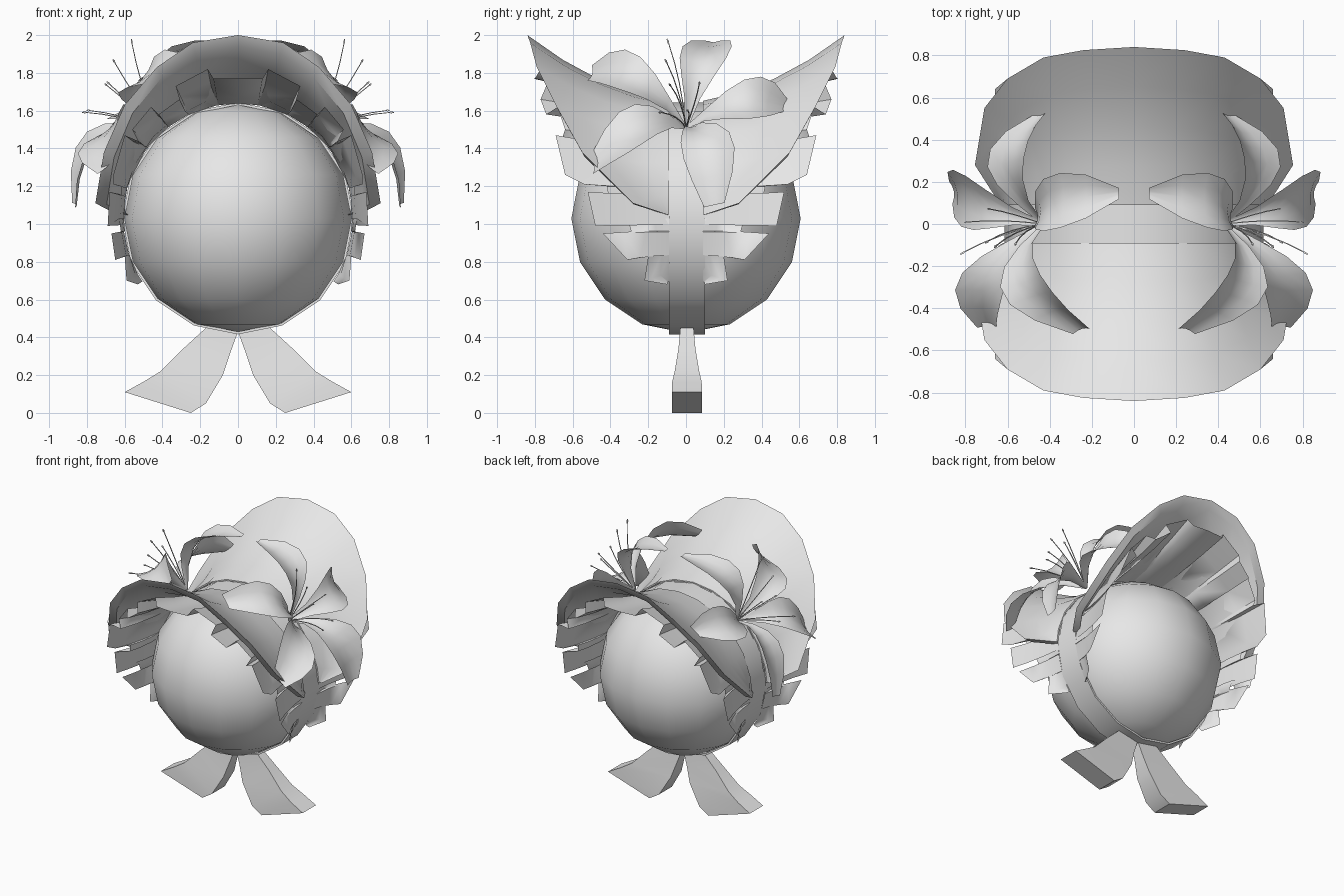
import bpy, bmesh, math
from mathutils import Vector as V

if "Cube" in bpy.data.objects:
    bpy.data.objects.remove(bpy.data.objects["Cube"])

CZ = 1.03
grey = bpy.data.materials.new("pale_grey")
grey.diffuse_color = (0.8, 0.8, 0.8, 1)
grey.use_nodes = True
grey.node_tree.nodes["Principled BSDF"].inputs["Base Color"].default_value = grey.diffuse_color


def make(name, bm, mirror=(False, False), angle=40):
    bmesh.ops.recalc_face_normals(bm, faces=bm.faces)
    me = bpy.data.meshes.new(name)
    bm.to_mesh(me)
    bm.free()
    me.materials.append(grey)
    ob = bpy.data.objects.new(name, me)
    bpy.context.collection.objects.link(ob)
    bpy.ops.object.select_all(action='DESELECT')
    ob.select_set(True)
    bpy.context.view_layer.objects.active = ob
    bpy.ops.object.shade_smooth_by_angle(angle=math.radians(angle))
    if any(mirror):
        m = ob.modifiers.new("mirror", 'MIRROR')
        m.use_axis = (mirror[0], mirror[1], False)
        m.merge_threshold = 0.0005
    return ob


def skin(bm, rows, closed=False):
    """Join rows of points into a sheet, or a tube when closed."""
    vs = [[bm.verts.new(p) for p in r] for r in rows]
    n = len(vs[0])
    for a, b in zip(vs, vs[1:]):
        for i in range(n if closed else n - 1):
            j = (i + 1) % n
            bm.faces.new((a[i], a[j], b[j], b[i]))
    return vs


def radial(p):
    return V((p.x, 0, p.z - CZ)).normalized()


def arch(deg, r, y):
    a = math.radians(deg)
    return V((r * math.cos(a), y, CZ + r * math.sin(a)))


# head ball
bm = bmesh.new()
bmesh.ops.create_uvsphere(bm, u_segments=16, v_segments=8, radius=0.607)
bmesh.ops.translate(bm, verts=bm.verts, vec=(0, 0, CZ))
make("head", bm, angle=60)

# band running over the crown and under the chin
bm = bmesh.new()
rows = [[arch(k * 22.5, r, y) for r, y in ((.614, -.09), (.614, .1), (.6, .1), (.6, -.09))]
        for k in range(17)]
skin(bm, rows, True)
bmesh.ops.remove_doubles(bm, verts=bm.verts, dist=0.0005)
make("band", bm)

# flared brim, one quarter mirrored front to back and side to side
edge = [(0, .84, 2), (.24, .825, 1.96), (.43, .79, 1.83), (.6, .69, 1.63),
        (.71, .55, 1.38), (.755, .28, 1.11), (.64, .1, 1.05)]
angles = (90, 75, 60, 44, 28, 12, 2)
rows = []
for e, a in zip(edge, angles):
    e, i = V(e), arch(a, .622, .09)
    size = (e - i).length
    top, under = [], []
    for t in (0, .25, .5, .75, 1):
        p = i.lerp(e, t)
        p -= radial(p) * .28 * size * t * (1 - t)
        top.append(p)
        out = radial(p)
        low = p - out * (.01 + .05 * t)
        low.y -= .032 * t * out.z
        under.append(low)
    rows.append(top + under[::-1])
for p in rows[0]:
    p.x = 0
bm = bmesh.new()
vs = skin(bm, rows, True)
bm.faces.new(vs[-1])
make("brim", bm, (True, True), 35)

# box-pleated frill below the brim: the free edge folds in and out
hem = [(0, .81, 1.77), (.13, .8, 1.77), (.16, .77, 1.82), (.33, .74, 1.73),
       (.31, .77, 1.66), (.42, .74, 1.58), (.46, .68, 1.62), (.56, .64, 1.5),
       (.53, .66, 1.44), (.6, .69, 1.47), (.66, .64, 1.26), (.66, .54, 1.21),
       (.62, .42, 1.2), (.62, .41, 1.15), (.68, .52, 1.17), (.69, .48, .99),
       (.63, .31, 1.03), (.62, .29, .96), (.67, .44, .95), (.65, .31, .81),
       (.6, .2, .83), (.59, .22, .7), (.53, .1, .68)]
rows = []
for k, o in enumerate(hem):
    o = V(o)
    i = arch(math.degrees(math.atan2(o.z - CZ, o.x)), .608, .09)
    row = []
    for s in (0, .35, .7, 1):
        p = i.lerp(o, s)
        p -= radial(p) * .05 * s * (1 - s)
        # keep the cloth clear of the head
        d = p - V((0, 0, CZ))
        if d.length < .61:
            p = V((0, 0, CZ)) + d.normalized() * .61
        if k == 0:
            p.x = 0
        row.append(p)
    rows.append(row)
bm = bmesh.new()
skin(bm, rows)
make("frill", bm, (True, True), 60)

# two ribbon tails under the chin: (outer x, z), (inner x, z), half depth
tail = [((.17, .45), (0, .43), .035), ((.29, .34), (.04, .32), .045),
        ((.41, .22), (.08, .2), .065), ((.5, .165), (.17, .05), .078),
        ((.6, .11), (.25, 0), .08)]
bm = bmesh.new()
rows = [[V((a[0], h, a[1])), V((a[0], -h, a[1])), V((b[0], -h, b[1])), V((b[0], h, b[1]))]
        for a, b, h in tail]
for r in rows:
    for p in r:
        p.y += .005
vs = skin(bm, rows, True)
bm.faces.new(vs[0])
bm.faces.new(vs[-1])
make("ribbon_tails", bm, (True, False), 30)

# lily petals: middle point, tip, half-width vector, tip width
base = V((.43, 0, 1.51))
petals = [((.43, .09, 1.88), (.07, .145, 1.97), (0, .13, 0), .2),
          ((.61, .29, 1.66), (.44, .53, 1.63), (.09, -.02, -.11), .3),
          ((.78, .1, 1.46), (.87, .15, 1.1), (.02, .135, .03), .4),
          ((.71, -.25, 1.53), (.7, -.5, 1.31), (.11, .02, -.11), .4),
          ((.54, -.27, 1.79), (.25, -.51, 1.8), (.1, -.03, -.1), .4)]
bm = bmesh.new()
for mid, tip, w, end in petals:
    mid, tip, w = V(mid), V(tip), V(w)
    ctrl = mid * 2 - (base + tip) / 2
    widths = (.08, .32, .68, .95, 1, .8, end)
    rows = []
    for k, f in enumerate(widths):
        t = k / (len(widths) - 1)
        c = base * (1 - t) ** 2 + ctrl * 2 * t * (1 - t) + tip * t * t
        tangent = (ctrl - base) * (1 - t) + (tip - ctrl) * t
        n = tangent.cross(w).normalized()
        if n.dot(V((.7, 0, .7))) < 0:
            n = -n
        rows.append([c + w * f * s - n * .04 * f * (1 - s * s) for s in (-1, -.5, 0, .5, 1)])
    skin(bm, rows)
make("lily_petals", bm, (True, False), 70)

# slender bowed stamens with small anthers
tips = [(.56, -.09, 1.95), (.65, -.1, 1.85), (.68, .07, 1.74),
        (.69, -.08, 1.73), (.78, .01, 1.6), (.8, -.13, 1.59)]
bm = bmesh.new()
for p in tips:
    p = V(p)
    ctrl = base.lerp(p, .5) + V((.03, .02, .03))
    d = (p - base).normalized()
    u = d.orthogonal().normalized()
    v = d.cross(u)
    rows = []
    for k, r in enumerate((.004, .0035, .0035, .0035, .003, .007, .003)):
        t = k / 4 if k < 5 else 1 + (k - 4) * .04
        c = base * (1 - t) ** 2 + ctrl * 2 * t * (1 - t) + p * t * t
        rows.append([c + (u * math.cos(a) + v * math.sin(a)) * r
                     for a in (0, math.tau / 4, math.tau / 2, math.tau * .75)])
    vs = skin(bm, rows, True)
    bm.faces.new(vs[-1])
make("stamens", bm, (True, False), 60)
